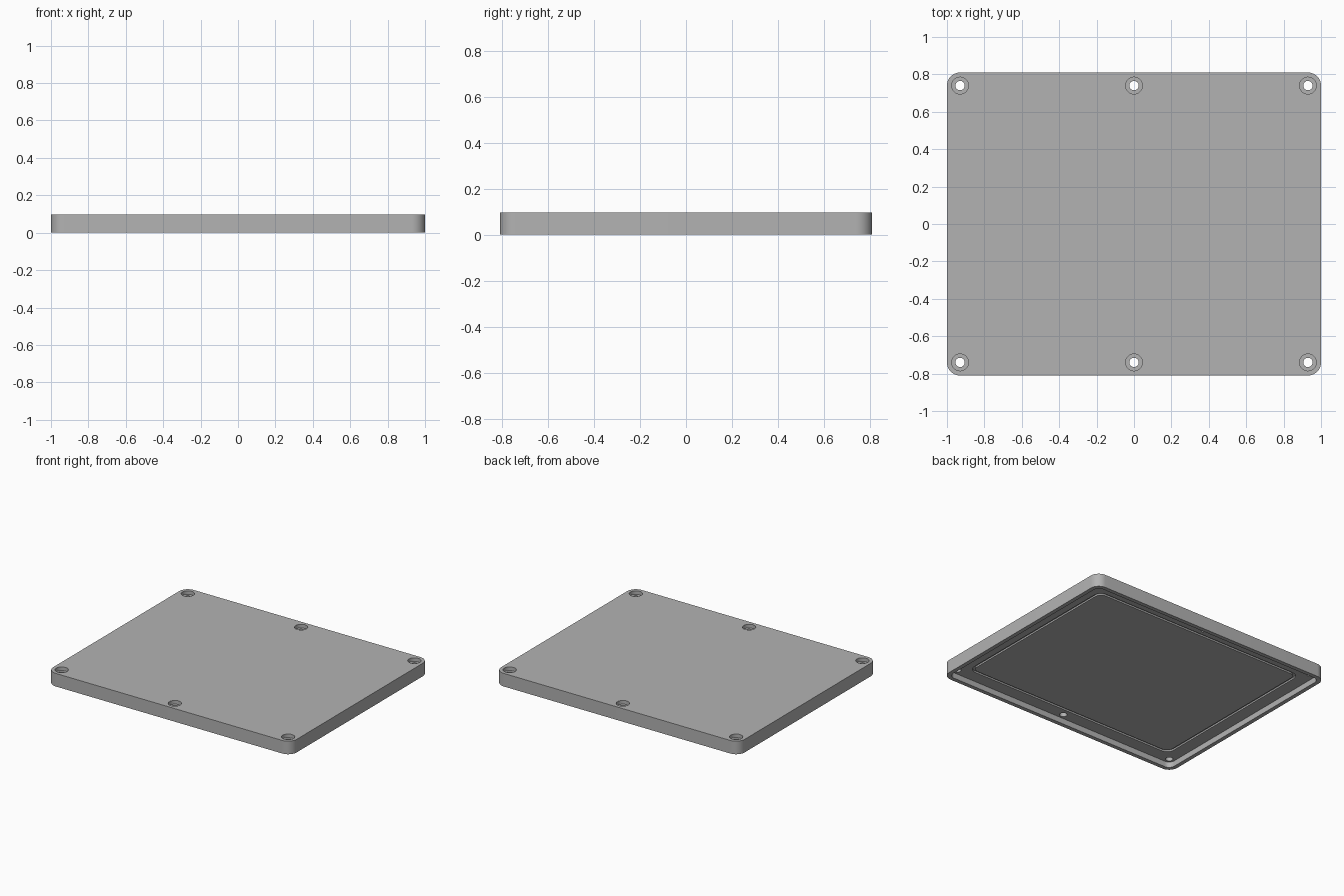
import bpy, bmesh
from math import cos, sin, pi, radians

cube = bpy.data.objects.get("Cube")
if cube:
    bpy.data.objects.remove(cube, do_unlink=True)

HALF_X, HALF_Y, HEIGHT = 1.0, 0.81, 0.097
FLOOR = 0.042          # underside of the panel inside the rim
GROOVE = FLOOR + 0.012

grey = bpy.data.materials.new("grey plastic")
grey.use_nodes = True
colour = (0.45, 0.45, 0.45, 1)
grey.diffuse_color = colour
grey.node_tree.nodes["Principled BSDF"].inputs["Base Color"].default_value = colour


def rounded_rect(bm, inset, z, radius, steps=12):
    """Ring of vertices around a rounded rectangle."""
    ring = []
    for k, (sx, sy) in enumerate([(1, 1), (-1, 1), (-1, -1), (1, -1)]):
        cx, cy = sx * (HALF_X - inset - radius), sy * (HALF_Y - inset - radius)
        for i in range(steps + 1):
            a = (k + i / steps) * pi / 2
            ring.append(bm.verts.new((cx + radius * cos(a), cy + radius * sin(a), z)))
    return ring


def circle(bm, x, y, radius, z, steps=32):
    return [bm.verts.new((x + radius * cos(2 * pi * i / steps),
                          y + radius * sin(2 * pi * i / steps), z)) for i in range(steps)]


def skin(bm, rings):
    """Join successive rings with quads and cap both ends."""
    for a, b in zip(rings, rings[1:]):
        for i in range(len(a)):
            j = (i + 1) % len(a)
            bm.faces.new((a[i], a[j], b[j], b[i]))
    bm.faces.new(rings[0])
    bm.faces.new(rings[-1])


def make_object(name, bm):
    bmesh.ops.recalc_face_normals(bm, faces=bm.faces)
    mesh = bpy.data.meshes.new(name)
    bm.to_mesh(mesh)
    bm.free()
    mesh.materials.append(grey)
    obj = bpy.data.objects.new(name, mesh)
    bpy.context.collection.objects.link(obj)
    return obj


# Lid: outer wall, thin rim, recessed underside and a shallow gasket groove
bm = bmesh.new()
levels = [(0, HEIGHT, 0.07), (0, 0, 0.07), (0.03, 0, 0.045), (0.03, FLOOR, 0.045),
          (0.125, FLOOR, 0.06), (0.125, GROOVE, 0.06),
          (0.143, GROOVE, 0.045), (0.143, FLOOR, 0.045)]
skin(bm, [rounded_rect(bm, *level) for level in levels])
lid = make_object("lid", bm)

# Stepped cutters for the six counterbored screw holes
bm = bmesh.new()
for x in (-0.93, 0, 0.93):
    for y in (-0.74, 0.74):
        steps = [(0.025, -0.1), (0.025, 0.07), (0.045, 0.07), (0.045, 0.2)]
        skin(bm, [circle(bm, x, y, r, z) for r, z in steps])
cutter = make_object("screw_hole_cutter", bm)
cutter.hide_render = True

drill = lid.modifiers.new("screw holes", 'BOOLEAN')
drill.operation = 'DIFFERENCE'
drill.solver = 'EXACT'
drill.object = cutter

bpy.ops.object.select_all(action='DESELECT')
lid.select_set(True)
bpy.context.view_layer.objects.active = lid
bpy.ops.object.modifier_apply(modifier=drill.name)
bpy.data.objects.remove(cutter, do_unlink=True)
bpy.ops.object.shade_smooth_by_angle(angle=radians(30))
